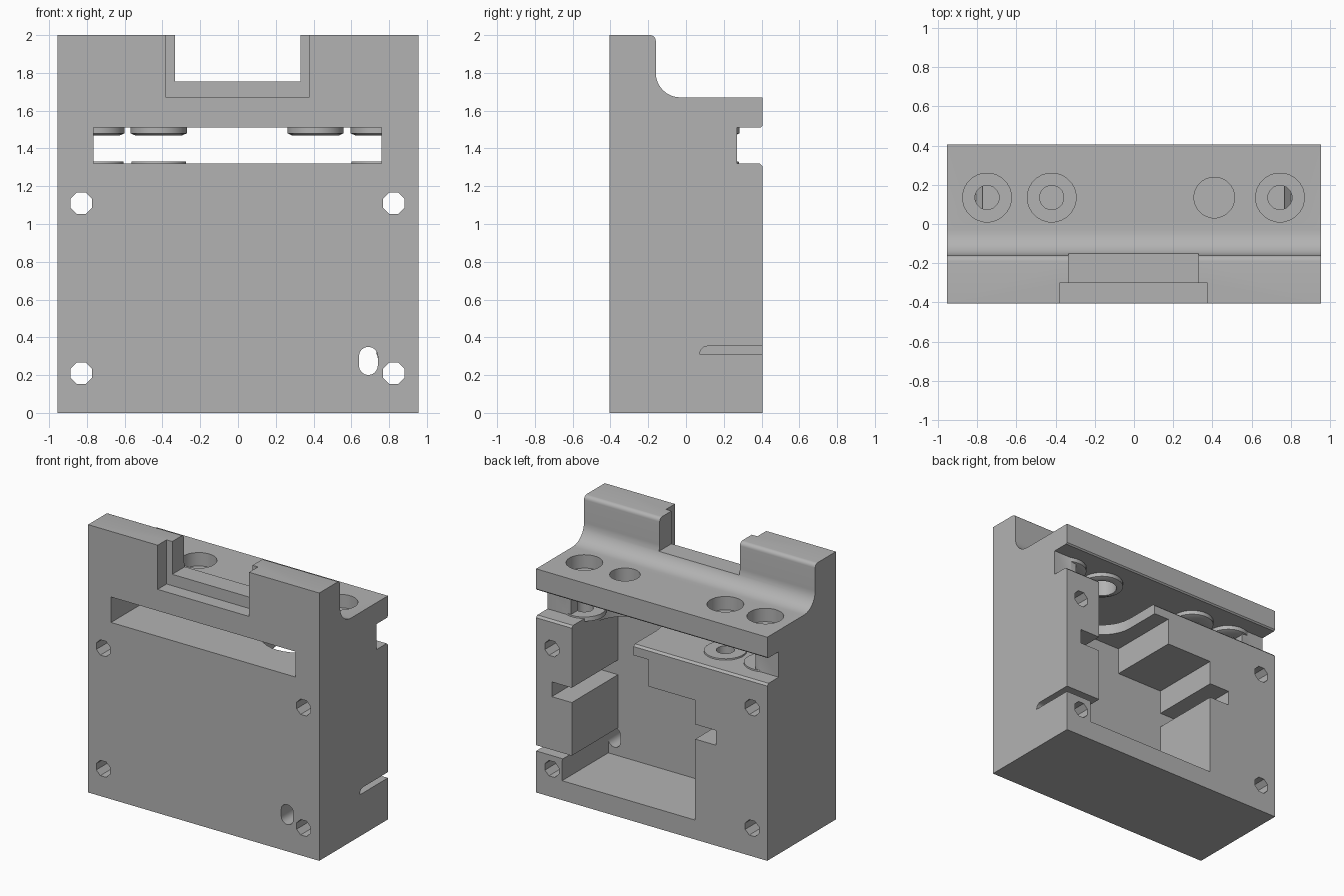
import bpy, bmesh, math
from mathutils import Vector

if "Cube" in bpy.data.objects:
    bpy.data.objects.remove(bpy.data.objects["Cube"])

grey = bpy.data.materials.new("plain grey")
grey.use_nodes = True
COLOUR = (0.45, 0.45, 0.45, 1)
grey.diffuse_color = COLOUR
grey.node_tree.nodes["Principled BSDF"].inputs["Base Color"].default_value = COLOUR

# maps (u, v, along) to x, y, z for each extrusion axis
AXES = {"x": lambda u, v, w: (w, u, v),
        "y": lambda u, v, w: (u, w, v),
        "z": lambda u, v, w: (u, v, w)}


def prism(name, pts, axis, lo, hi, taper=None):
    """Extrude a 2D outline along an axis; taper is an optional end outline."""
    bm = bmesh.new()
    place = AXES[axis]
    a = [bm.verts.new(place(u, v, lo)) for u, v in pts]
    b = [bm.verts.new(place(u, v, hi)) for u, v in (taper or pts)]
    bm.faces.new(a)
    bm.faces.new(b)
    for i in range(len(a)):
        j = (i + 1) % len(a)
        bm.faces.new((a[i], a[j], b[j], b[i]))
    bmesh.ops.recalc_face_normals(bm, faces=bm.faces)
    mesh = bpy.data.meshes.new(name)
    bm.to_mesh(mesh)
    bm.free()
    mesh.materials.append(grey)
    ob = bpy.data.objects.new(name, mesh)
    bpy.context.collection.objects.link(ob)
    return ob


def arc(cu, cv, r, start, end, n):
    return [(cu + r * math.cos(math.radians(start + (end - start) * i / n)),
             cv + r * math.sin(math.radians(start + (end - start) * i / n)))
            for i in range(n + 1)]


def circle(cu, cv, r, n=24):
    return arc(cu, cv, r, 180 / n, 180 / n + 360, n)[:-1]


def rect(u0, u1, v0, v1):
    return [(u0, v0), (u1, v0), (u1, v1), (u0, v1)]


def combine(tool, operation="DIFFERENCE"):
    """Apply a boolean to the body and discard the tool."""
    tool.hide_render = True
    mod = body.modifiers.new("shape", "BOOLEAN")
    mod.operation = operation
    mod.solver = "EXACT"
    mod.object = tool
    bpy.context.view_layer.objects.active = body
    bpy.ops.object.modifier_apply(modifier=mod.name)
    bpy.data.objects.remove(tool)


def cut(pts, axis, lo, hi):
    combine(prism("cutter", pts, axis, lo, hi))


HX, HY = 0.955, 0.405
FAR = 0.6
WALL = -0.14          # inner face of the front wall
LOW, HIGH = 1.32, 1.51  # window slot
HOLE_Y = 0.135

# body: side profile with a raised front rail, cove and open rear groove
profile = ([(-HY, 0), (HY, 0), (HY, LOW - 0.015), (HY - 0.015, LOW), (0.27, LOW),
            (0.27, HIGH), (HY - 0.01, HIGH), (HY, HIGH + 0.01), (HY, 1.67)]
           + arc(-0.03, 1.8, 0.13, 270, 180, 8)
           + arc(-0.19, 1.97, 0.03, 0, 90, 5) + [(-HY, 2)])
body = prism("bracket_body", profile, "x", -HX, HX)

# window slot right through the body
cut(rect(-0.765, 0.76, LOW, HIGH), "y", -FAR, FAR)

# stepped notch in the front rail
cut(rect(-0.38, 0.375, 1.67, 2.2), "y", -FAR, -0.3)
cut(rect(-0.333, 0.33, 1.755, 2.2), "y", -FAR, FAR)

# rear pocket with a stepped outline, side notches and a foot recess
pocket = [(-0.36, 0.145), (0.74, 0.145)] + arc(0.70, 0.29, 0.04, 0, 60, 3) + [
    (0.74, 0.33), (0.74, 0.353), (0.66, 0.353), (0.66, 0.75), (0.825, 0.75),
    (0.825, 0.86), (0.66, 0.86), (0.66, 1.24), (0.025, 1.24), (0.025, 1.04),
    (-0.36, 1.04), (-0.36, 0.86), (-0.53, 0.86), (-0.53, 0.75), (-0.36, 0.75)]
pocket = [p for p in pocket if not (p[0] < 0.73 and 0.3 < p[1] < 0.34)]
cut(pocket, "y", WALL, FAR)

# arched opening joining the pocket to the window slot
cut(arc(0.405, HOLE_Y, 0.255, 180, 360, 16) + [(0.66, FAR), (0.15, FAR)],
    "z", 1.2, LOW + 0.05)

# thin side slit with a rounded inner end
cut([(FAR, 0.31), (FAR, 0.353)] + arc(0.113, 0.313, 0.04, 90, 180, 5)
    + [(0.073, 0.31)], "x", 0.7, 1.1)

# oval opening in the front wall
cut(arc(0.69, 0.30, 0.05, 0, 180, 8) + arc(0.69, 0.25, 0.05, 180, 360, 8),
    "y", -FAR, 0)

# four octagonal mounting holes
for x in (-0.83, 0.825):
    for z in (0.21, 1.11):
        cut(circle(x, z, 0.062, 8), "y", -FAR, FAR)

# rounded bosses around the vertical holes
SCREWS = (-0.75, -0.42, 0.745)
for x in SCREWS + (0.41,):
    for r, lo, top in ((0.135, HIGH - 0.042, HIGH - 0.03),
                       (0.15, HIGH - 0.03, HIGH + 0.02)):
        combine(prism("boss", circle(x, HOLE_Y, r - 0.012 * (r < 0.14)), "z", lo, top,
                      circle(x, HOLE_Y, 0.15)), "UNION")
for x in SCREWS:
    combine(prism("low_boss", circle(x, HOLE_Y, 0.15), "z", LOW - 0.02, LOW + 0.01,
                  circle(x, HOLE_Y, 0.145)), "UNION")

# counterbored screw holes and one plain access hole
for x in SCREWS:
    cut(circle(x, HOLE_Y, 0.125), "z", 1.57, 1.8)
    cut(circle(x, HOLE_Y, 0.062, 16), "z", 1.1, 1.8)
cut(circle(0.41, HOLE_Y, 0.104), "z", 1.4, 1.8)

# smooth the coves and holes, keep the edges sharp
bpy.ops.object.select_all(action="DESELECT")
body.select_set(True)
bpy.context.view_layer.objects.active = body
bpy.ops.object.shade_smooth_by_angle(angle=math.radians(30))
